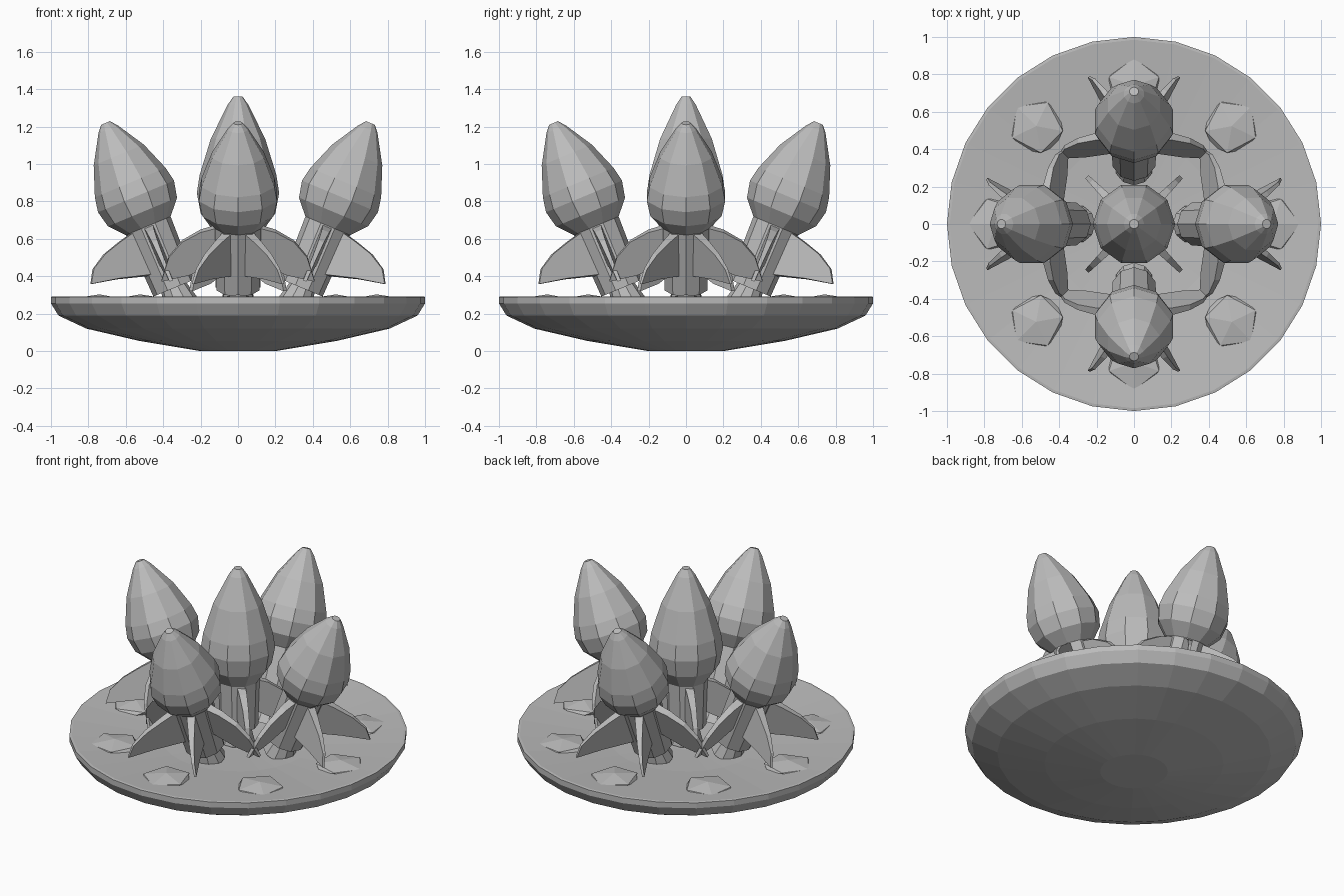
import bpy
import bmesh
from math import cos, sin, pi, radians
from mathutils import Matrix, Vector

if "Cube" in bpy.data.objects:
    bpy.data.objects.remove(bpy.data.objects["Cube"])

grey = bpy.data.materials.new("plain grey")
grey.use_nodes = True
colour = (0.5, 0.5, 0.5, 1)
grey.diffuse_color = colour
grey.node_tree.nodes["Principled BSDF"].inputs["Base Color"].default_value = colour


def finish(bm, name, matrix=Matrix()):
    bmesh.ops.recalc_face_normals(bm, faces=bm.faces)
    mesh = bpy.data.meshes.new(name)
    bm.to_mesh(mesh)
    bm.free()
    mesh.materials.append(grey)
    obj = bpy.data.objects.new(name, mesh)
    obj.matrix_world = matrix
    bpy.context.collection.objects.link(obj)
    return obj


def lathe(name, profile, sides, matrix=Matrix()):
    """Spin (radius, height) points around z; close both ends."""
    bm = bmesh.new()
    rings = [[bm.verts.new((r * cos(2 * pi * i / sides), r * sin(2 * pi * i / sides), z))
              for i in range(sides)] for r, z in profile]
    for low, high in zip(rings, rings[1:]):
        for i in range(sides):
            j = (i + 1) % sides
            bm.faces.new((low[i], low[j], high[j], high[i]))
    bm.faces.new(rings[0])
    bm.faces.new(rings[-1])
    return finish(bm, name, matrix)


def fin(name, outline, matrix):
    """Swept blade in the xz plane, thick at the root and thin at the tip."""
    bm = bmesh.new()
    sheets = []
    for side in (-1, 1):
        sheets.append([bm.verts.new((r, side * (0.032 - 0.055 * r), z)) for r, z in outline])
        bm.faces.new(sheets[-1])
    a, b = sheets
    for i in range(len(a)):
        j = (i + 1) % len(a)
        bm.faces.new((a[i], a[j], b[j], b[i]))
    finish(bm, name, matrix)


HEAD = [(0.13, 0), (0.2, 0.08), (0.22, 0.17), (0.205, 0.25),
        (0.145, 0.41), (0.055, 0.56), (0.025, 0.595)]
SIDE_FIN = [(0.1, 0), (0.2, -0.03), (0.3, -0.09), (0.37, -0.18),
            (0.41, -0.32), (0.26, -0.28), (0.1, -0.2)]
OUTER_FIN = [(0.1, 0), (0.2, -0.02), (0.32, -0.05), (0.42, -0.1),
             (0.47, -0.17), (0.3, -0.2), (0.1, -0.25)]


def missile(name, matrix, body_end, stretch, fins):
    lathe(name + "_head", [(r, z * stretch) for r, z in HEAD], 10, matrix)
    lathe(name + "_body", [(0.12, body_end), (0.13, 0.01)], 10, matrix)
    lathe(name + "_nozzle", [(0.1, body_end - 0.11), (0.07, body_end + 0.01)], 10, matrix)
    for angle, outline in fins:
        fin(name + "_fin", outline, matrix @ Matrix.Rotation(radians(angle), 4, "Z"))


# Shallow dish with a thin rim
lathe("dish", [(0.2, 0), (0.53, 0.055), (0.81, 0.12), (0.96, 0.19), (1, 0.255),
               (1, 0.29), (0.985, 0.292), (0.45, 0.24), (0.1, 0.22)], 28)

# Upright centre missile with diagonal fins
short_fin = [(r * 0.87, z) for r, z in SIDE_FIN]
missile("centre_missile", Matrix.Translation((0, 0, 0.64)), -0.3, 1.21,
        [(angle, short_fin) for angle in (45, 135, 225, 315)])

# Four missiles leaning outward, with stones around them
for i, name in enumerate(("left", "back", "right", "front")):
    turn = Matrix.Rotation(i * pi / 2, 4, "Z")
    lean = Matrix.Translation((0.48, 0, 0.67)) @ Matrix.Rotation(radians(22.6), 4, "Y")
    missile(name + "_missile", turn @ lean, -0.36, 1,
            [(-90, SIDE_FIN), (90, SIDE_FIN), (-31, OUTER_FIN), (31, OUTER_FIN)])
    for angle, distance in ((0, 0.74), (45, 0.74)):
        bm = bmesh.new()
        bmesh.ops.create_icosphere(bm, subdivisions=1, radius=0.165)
        spot = (Matrix.Rotation(radians(angle), 4, "Z")
                @ Matrix.Translation((distance, 0, 0.262)))
        flat = Matrix.Diagonal((1, 0.95, 0.25, 1))
        bm.transform(turn @ spot @ flat)
        finish(bm, name + "_stone")
